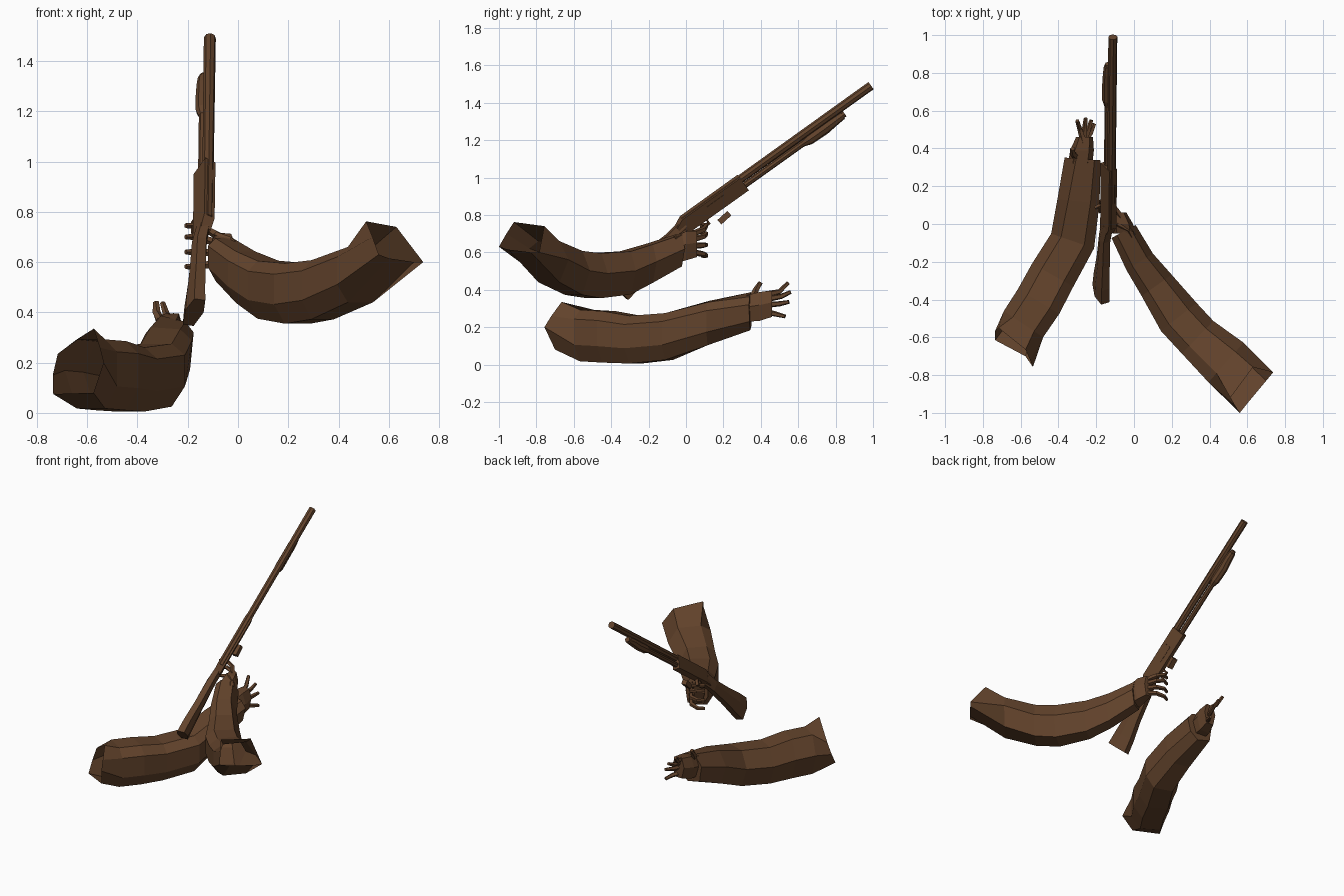
import bpy, bmesh, math
from mathutils import Vector as V, Matrix

if "Cube" in bpy.data.objects:
    bpy.data.objects.remove(bpy.data.objects["Cube"])

brown = bpy.data.materials.new("brown")
brown.diffuse_color = (0.125, 0.057, 0.025, 1)
brown.use_nodes = True
brown.node_tree.nodes["Principled BSDF"].inputs["Base Color"].default_value = brown.diffuse_color

HEX = [(-.5, .05), (-.3, .5), (.3, .5), (.5, .05), (.3, -.5), (-.3, -.5)]
# Sleeve section: steep flat inner face, ridge on the other side
SLEEVE = [(-.5, -.18), (-.5, .32), (-.27, .5), (.27, .5), (.5, .05), (.27, -.5), (-.27, -.5)]
BOX = [(-.5, -.5), (-.5, .5), (.5, .5), (.5, -.5)]


def ngon(n):
    return [(.5 * math.cos(2 * math.pi * (i + .5) / n),
             .5 * math.sin(2 * math.pi * (i + .5) / n)) for i in range(n)]


def section(center, side, up, w, h, shape):
    c = V(center)
    return [c + side * (a * w) + up * (b * h) for a, b in shape]


def loft(name, rings, cap_start=True, cap_end=True):
    """Skin a list of equal-sized rings into one flat-shaded part."""
    bm = bmesh.new()
    rs = [[bm.verts.new(p) for p in r] for r in rings]
    n = len(rs[0])
    for a, b in zip(rs, rs[1:]):
        for i in range(n):
            j = (i + 1) % n
            bm.faces.new((a[i], a[j], b[j], b[i]))
    if cap_start:
        bm.faces.new(rs[0][::-1])
    if cap_end:
        bm.faces.new(rs[-1])
    bmesh.ops.recalc_face_normals(bm, faces=bm.faces)
    me = bpy.data.meshes.new(name)
    bm.to_mesh(me)
    bm.free()
    me.materials.append(brown)
    ob = bpy.data.objects.new(name, me)
    bpy.context.collection.objects.link(ob)
    return ob


def finger(name, pts, r=.036):
    """Tapered five-sided tube through a few points."""
    pts = [V(p) for p in pts]
    rings = []
    for i, p in enumerate(pts):
        d = (pts[min(i + 1, len(pts) - 1)] - pts[max(i - 1, 0)]).normalized()
        s = d.cross(V((0, 0, 1))).normalized()
        k = r * (1 - .4 * i / (len(pts) - 1))
        rings.append(section(p, s, s.cross(d), k, k, ngon(5)))
    loft(name, rings)


def sleeve(name, opening, path, mirror=1):
    """Open sleeve: explicit mouth, then rings (x, y, z, width, height, tilt)."""
    rings = [[V(p) for p in opening]]
    for i, (x, y, z, w, h, tilt) in enumerate(path):
        a, b = path[max(i - 1, 0)], path[min(i + 1, len(path) - 1)]
        d = V((b[0] - a[0], b[1] - a[1], 0)).normalized()
        m = Matrix.Rotation(math.radians(-tilt), 3, d)
        rings.append(section((x, y, z), m @ V((d.y, -d.x, 0)), m @ V((0, 0, 1)),
                             w * mirror, h, SLEEVE))
    loft(name, rings, cap_start=False)


# Sleeves
sleeve("right_sleeve",
       [(.56, -1.0, .63), (.535, -.96, .70), (.51, -.92, .762), (.63, -.758, .74),
        (.737, -.785, .60), (.70, -.83, .60), (.60, -.95, .615)],
       [(.487, -.733, .55, .28, .22, 0), (.337, -.60, .49, .24, .235, 0),
        (.237, -.492, .475, .24, .24, 0), (.12, -.325, .49, .195, .23, 0),
        (.03, -.20, .54, .165, .205, 0), (-.055, -.04, .61, .145, .17, 0)])
sleeve("left_sleeve",
       [(-.535, -.757, .20), (-.55, -.72, .26), (-.574, -.665, .335), (-.717, -.55, .235),
        (-.737, -.57, .15), (-.735, -.615, .075), (-.575, -.70, .08)],
       [(-.585, -.53, .155, .25, .275, 0), (-.505, -.41, .148, .255, .275, 0),
        (-.43, -.27, .133, .25, .255, 0), (-.325, -.09, .15, .24, .25, 0),
        (-.297, .12, .222, .22, .23, -4), (-.28, .345, .285, .185, .185, -14)], -1)

X, Z = V((1, 0, 0)), V((0, 0, 1))

# Left hand: palm, fanned fingers and raised thumb
loft("left_palm", [section((-.285, .32, .30), X, Z, .13, .14, HEX),
                   section((-.275, .39, .31), X, Z, .125, .155, HEX),
                   section((-.262, .46, .325), X, Z, .09, .14, HEX)])
for n, z0, mid, tip in [("index", .375, (-.285, .50, .39), (-.30, .547, .437)),
                        ("middle", .35, (-.26, .51, .365), (-.255, .56, .388)),
                        ("ring", .32, (-.24, .50, .325), (-.225, .55, .335)),
                        ("little", .28, (-.23, .48, .27), (-.21, .53, .257))]:
    finger("left_" + n + "_finger", [(-.265, .43, z0), mid, tip])
finger("left_thumb", [(-.30, .35, .345), (-.325, .375, .40), (-.325, .40, .440)], .042)

# Right hand: palm with fingers curling round the grip
loft("right_palm", [section((-.055, -.05, .615), X, Z, .12, .15, HEX),
                    section((-.06, .0, .635), X, Z, .11, .155, HEX),
                    section((-.075, .06, .645), X, Z, .07, .14, HEX)])
for n, z0, z1 in [("index", .70, .745), ("middle", .67, .70),
                  ("ring", .635, .64), ("little", .60, .582)]:
    finger("right_" + n + "_finger",
           [(-.07, .04, z0), (-.11, .095, (z0 + z1) / 2), (-.165, .108, z1), (-.208, .085, z1)])
finger("right_thumb", [(-.01, -.06, .665), (-.03, -.03, .685), (-.09, .0, .71)], .042)

# Gun frame: U along the barrel, S to the right, W up, rolled to one side
roll = math.radians(30)
U = V((.008, .813, .581)).normalized()
N = V((0, -.581, .813))
W = N * math.cos(roll) + X * math.sin(roll)
S = X * math.cos(roll) - N * math.sin(roll)
O = V((-.122, -.017, .772))


def gun_part(name, stations, shape):
    """stations: (distance along barrel, height, width, depth)"""
    loft(name, [section(O + U * u + W * w, S, W, a, b, shape) for u, w, a, b in stations])


gun_part("barrel", [(.0, 0, .044, .044), (1.237, 0, .048, .048)], ngon(8))
gun_part("magazine_tube", [(.36, -.046, .034, .034), (1.035, -.046, .034, .034)], ngon(8))
gun_part("pump_grip", [(.76, -.046, .036, .036), (.80, -.048, .058, .060),
                       (.90, -.050, .056, .064), (.97, -.046, .056, .054),
                       (1.02, -.046, .046, .046)], ngon(8))
gun_part("receiver", [(-.05, -.045, .044, .07), (.0, -.028, .047, .09),
                      (.38, -.028, .047, .092)], BOX)

# Ejection port plate on the right side of the receiver
port = O + S * .022 - W * .024
loft("ejection_port", [section(port + U * u, S, W, .008, .036, BOX) for u in (.14, .26)])

# Trigger and its guard below the receiver
gun_part("trigger", [(.055, -.085, .01, .03), (.07, -.085, .01, .03)], BOX)
gun_part("trigger_guard", [(.03, -.108, .02, .01), (.11, -.108, .02, .01)], BOX)
gun_part("guard_front", [(.10, -.09, .02, .04), (.11, -.09, .02, .04)], BOX)

# Loose shell held under the receiver
D = V((0, .74, .67))
loft("shell", [section(V((-.15, .205, .785)) + D * u, X, V((0, -.67, .74)), .036, .032, BOX)
               for u in (-.036, .036)])

# Stock, dropping back from the receiver to the butt
T = V((.30, -.69, .66)).normalized()
R = V((1, .3, -.14)).normalized()
loft("stock", [section(c, R, T, w, h, HEX) for c, w, h in
               [((-.140, .0, .74), .055, .085), ((-.155, -.07, .672), .062, .078),
                ((-.163, -.20, .555), .066, .105), ((-.172, -.30, .463), .072, .14),
                ((-.175, -.367, .40), .076, .155)]])
